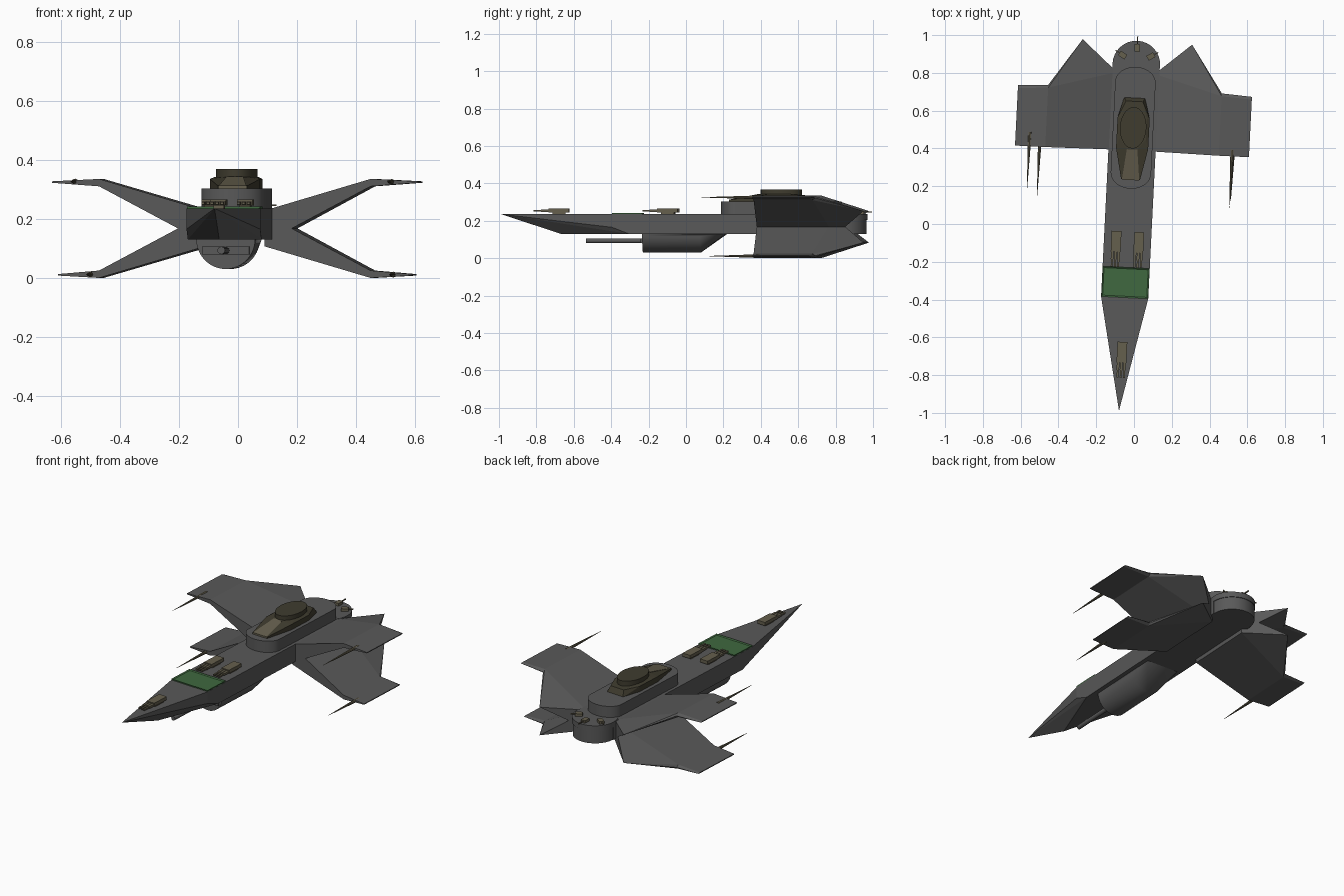
import bpy, bmesh, math
from mathutils import Matrix, Vector

if "Cube" in bpy.data.objects:
    bpy.data.objects.remove(bpy.data.objects["Cube"])

# the whole ship sits slightly yawed on the grid
SHIP = Matrix.Translation((-0.03, 0, 0)) @ Matrix.Rotation(-0.05, 4, 'Z')


def colour(name, r, g, b):
    m = bpy.data.materials.new(name)
    m.diffuse_color = (r, g, b, 1)
    m.use_nodes = True
    m.node_tree.nodes["Principled BSDF"].inputs["Base Color"].default_value = m.diffuse_color
    return m


HULL = colour("hull_grey", .10, .10, .10)
TAN = colour("tan", .13, .115, .075)
DARK = colour("dark_olive", .05, .045, .028)
GREEN = colour("deck_green", .05, .14, .05)


def finish(name, bm, mat, smooth=False):
    bmesh.ops.recalc_face_normals(bm, faces=bm.faces[:])
    bm.transform(SHIP)
    me = bpy.data.meshes.new(name)
    bm.to_mesh(me)
    bm.free()
    ob = bpy.data.objects.new(name, me)
    bpy.context.collection.objects.link(ob)
    me.materials.append(mat)
    if smooth:
        bpy.ops.object.select_all(action='DESELECT')
        ob.select_set(True)
        bpy.context.view_layer.objects.active = ob
        bpy.ops.object.shade_smooth_by_angle(angle=math.radians(35))
    return ob


def convex(name, pts, mat, smooth=False):
    """Convex solid around the points."""
    bm = bmesh.new()
    vs = [bm.verts.new(p) for p in pts]
    bmesh.ops.convex_hull(bm, input=vs)
    loose = [v for v in bm.verts if not v.link_faces]
    bmesh.ops.delete(bm, geom=loose, context='VERTS')
    bmesh.ops.dissolve_limit(bm, angle_limit=0.01, verts=bm.verts[:], edges=bm.edges[:])
    return finish(name, bm, mat, smooth)


def both(pts):
    """Points plus their mirror across the centre line."""
    return pts + [(-x, y, z) for x, y, z in pts if x]


def add_box(bm, lo, hi, mat=Matrix()):
    c = [(a + b) / 2 for a, b in zip(lo, hi)]
    s = [b - a for a, b in zip(lo, hi)]
    bmesh.ops.create_cube(bm, size=1, matrix=mat @ Matrix.Translation(c) @ Matrix.Diagonal((*s, 1)))


def arc(cx, cy, rx, ry, a0, a1, n):
    return [(cx + rx * math.cos(math.radians(a0 + (a1 - a0) * i / n)),
             cy + ry * math.sin(math.radians(a0 + (a1 - a0) * i / n))) for i in range(n + 1)]


def slab(name, outline, z0, z1, mat, smooth=True):
    convex(name, [(x, y, z) for x, y in outline for z in (z0, z1)], mat, smooth)


# main hull with wedge nose
convex("main_hull", both([
    (0, -.99, .235), (.125, -.39, .235), (.125, -.39, .165), (0, -.67, .13),
    (.125, -.30, .13), (.125, .845, .235), (.125, .845, .13)]), HULL)

# round tail drum with a rim
slab("tail_drum", arc(0, .845, .122, .122, 0, 360, 32), .13, .21, HULL)
slab("tail_rim", arc(0, .845, .126, .126, 0, 360, 32), .205, .237, HULL)

# upper deckhouse, bridge and roof disc
slab("deckhouse", arc(0, .27, .107, .083, 180, 360, 20) + arc(0, .75, .107, .083, 0, 180, 20),
     .23, .303, HULL)
convex("bridge", both([
    (.05, .235, .30), (.085, .40, .30), (.085, .56, .30), (.055, .67, .30),
    (.05, .235, .312), (.085, .40, .335), (.085, .56, .335),
    (.03, .40, .342), (.07, .45, .342), (.07, .56, .342), (.045, .65, .335)]), DARK)
convex("bridge_window", both([
    (.046, .233, .303), (.046, .233, .313), (.028, .395, .344), (.028, .395, .335)]), TAN)
slab("roof_disc", arc(0, .51, .07, .11, 0, 360, 28), .335, .368, DARK)

# green deck panel with a raised border
bm = bmesh.new()
add_box(bm, (-.124, -.39, .225), (.124, -.23, .242))
top = [f for f in bm.faces if f.calc_center_median().z > .24]
bmesh.ops.inset_region(bm, faces=top, thickness=.01)
bmesh.ops.translate(bm, vec=(0, 0, -.005), verts=top[0].verts[:])
finish("deck_panel", bm, GREEN)

# belly pod: half cylinder tapering up into the hull, with one long gun
pod = []
for y, r in ((-.23, .10), (.08, .10)):
    pod += [(x, y, z) for x, z in arc(0, .132, r, .102, 180, 360, 20)]
pod += [(.1, .22, .132), (-.1, .22, .132)]
convex("belly_pod", pod, HULL, True)
bm = bmesh.new()
add_box(bm, (-.08, -.24, .08), (.08, -.2, .106))
finish("gun_mount", bm, HULL)
bm = bmesh.new()
bmesh.ops.create_cone(bm, cap_ends=True, segments=12, radius1=.013, radius2=.013, depth=.31,
                      matrix=Matrix.Translation((0, -.38, .093)) @ Matrix.Rotation(math.pi / 2, 4, 'X'))
finish("belly_gun", bm, HULL, True)


# four wings: thick inner panel, thin outer panel, swept-back rear spike
def wing(name, side, upper, tip):
    st = [(.10, .118, .228, .39, .80), (.46, .31, .335, .385, .70), (tip, .322, .327, .385, .69)]
    bm = bmesh.new()

    def P(x, y, z):
        return bm.verts.new((side * x, y, z if upper else .335 - z))
    s = [[P(x, f, lo), P(x, f, hi), P(x, b, hi), P(x, b, lo)] for x, lo, hi, f, b in st]
    spike = P(.29, .965, .252)
    rear = [P(.46, .715, .322), P(tip, .705, .324)]
    for a, b in zip(s, s[1:]):
        for i in range(3):
            j = (i + 1) % 4
            if i < 2:
                bm.faces.new((a[i], a[j], b[j], b[i]))
        bm.faces.new((a[3], a[0], b[0], b[3]))
    r, k, t = s
    bm.faces.new(r)
    bm.faces.new((t[0], t[1], t[2], rear[1], t[3]))
    bm.faces.new((r[2], r[3], spike))
    bm.faces.new((r[2], k[2], spike))
    bm.faces.new((r[3], k[3], spike))
    bm.faces.new((k[2], rear[0], spike))
    bm.faces.new((k[3], rear[0], spike))
    bm.faces.new((k[2], t[2], rear[1], rear[0]))
    bm.faces.new((k[3], t[3], rear[1], rear[0]))
    finish(name, bm, HULL)


for side, sname in ((-1, "left"), (1, "right")):
    wing(sname + "_upper_wing", side, True, .62)
    wing(sname + "_lower_wing", side, False, .60)

# needle guns on the wing tips
for name, x, y0, y1, z in (("left_upper", -.545, .16, .46, .326), ("left_lower", -.49, .125, .42, .012),
                           ("right_upper", .53, .11, .42, .325), ("right_lower", .535, .15, .42, .011)):
    bm = bmesh.new()
    bmesh.ops.create_cone(bm, cap_ends=True, segments=8, radius1=.01, radius2=.0008, depth=y1 - y0,
                          matrix=Matrix.Translation((x, (y0 + y1) / 2, z)) @ Matrix.Rotation(math.pi / 2, 4, 'X'))
    finish(name + "_needle", bm, TAN)

# triple-barrel deck turrets
for name, x, y in (("left_turret", -.06, -.04), ("right_turret", .06, -.04), ("nose_turret", 0, -.625)):
    bm = bmesh.new()
    m = Matrix.Translation((x, y, .235))
    add_box(bm, (-.018, -.09, -.003), (.018, -.02, .012), m)
    add_box(bm, (-.026, -.11, .01), (.026, 0, .03), m)
    for i in (-1, 0, 1):
        add_box(bm, (i * .017 - .007, -.15, .011), (i * .017 + .007, -.1, .024), m)
        add_box(bm, (i * .017 - .005, -.19, .013), (i * .017 + .005, -.15, .022), m)
    finish(name, bm, TAN)

# small guns pointing outward around the tail
for i, a in enumerate((32, 90, 148)):
    m = (Matrix.Translation((0, .845, .235)) @ Matrix.Rotation(math.radians(a), 4, 'Z')
         @ Matrix.Translation((.088, 0, 0)))
    bm = bmesh.new()
    add_box(bm, (-.02, -.014, -.002), (.02, .014, .018), m)
    add_box(bm, (.02, -.003, .008), (.062 if a == 90 else .045, .003, .014), m)
    finish("tail_gun_%d" % (i + 1), bm, TAN)
